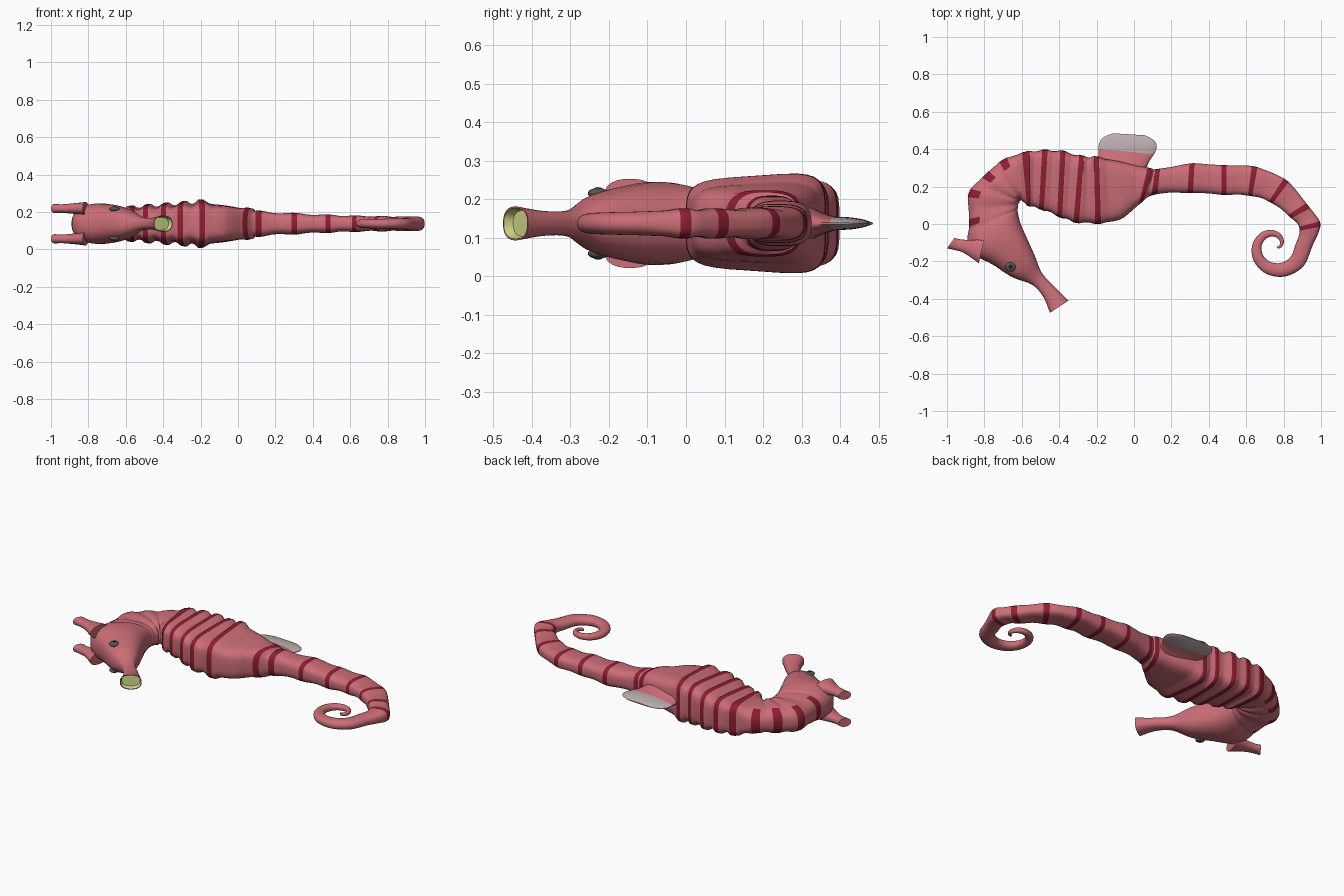
import bpy, bmesh, math
from mathutils import Vector

if "Cube" in bpy.data.objects:
    bpy.data.objects.remove(bpy.data.objects["Cube"])

ZC = 0.137  # height of the symmetry plane


def material(name, rgb):
    m = bpy.data.materials.new(name)
    m.diffuse_color = (*rgb, 1)
    m.use_nodes = True
    m.node_tree.nodes["Principled BSDF"].inputs["Base Color"].default_value = m.diffuse_color
    return m


PINK = material("coral pink", (0.60, 0.155, 0.185))
RED = material("dark red", (0.27, 0.012, 0.035))
YELLOW = material("pale yellow green", (0.66, 0.72, 0.26))
GREY = material("fin grey", (0.52, 0.43, 0.44))
EYE = material("eye grey", (0.09, 0.10, 0.09))
BLACK = material("pupil black", (0.01, 0.01, 0.01))


def finish(bm, name, mats):
    me = bpy.data.meshes.new(name)
    bm.to_mesh(me)
    bm.free()
    ob = bpy.data.objects.new(name, me)
    bpy.context.collection.objects.link(ob)
    for m in mats:
        me.materials.append(m)
    bpy.ops.object.select_all(action='DESELECT')
    bpy.context.view_layer.objects.active = ob
    ob.select_set(True)
    bpy.ops.object.shade_smooth_by_angle(angle=math.radians(40))
    return ob


def zone(edges, hz, power=1, square=2.2, widen=0, valley=0, rib=0):
    """Stations from (outer xy, inner xy) edges; the half height fades from
    hz[0] to hz[-1] unless given for each. rib: 0 none, 1 full, 2 back only."""
    out = []
    for i, e in enumerate(edges):
        t = i / max(1, len(edges) - 1)
        h = hz[i] if len(hz) == len(edges) else hz[-1] + (hz[0] - hz[-1]) * (1 - t) ** power
        out.append((*e, h, square, widen, valley, rib))
    return out


def spline(a, b, c, d, t):
    return 0.5 * (2 * b + (c - a) * t + (2 * a - 5 * b + 4 * c - d) * t * t
                  + (3 * b - a - 3 * c + d) * t ** 3)


def loft(stations, sides=32, band=0.014, zc=ZC):
    """Skin the stations, with a raised band at each rib."""
    bm = bmesh.new()
    n = len(stations)
    rows = []  # (ring of verts, rib kind of the strip after it)
    for i in range(n):
        q = [stations[min(max(i + k, 0), n - 1)] for k in (-1, 0, 1, 2)]
        k0, k1 = q[1][8], q[2][8]
        length = max(0.05, (Vector(q[2][:2]) + Vector(q[2][2:4])
                            - Vector(q[1][:2]) - Vector(q[1][2:4])).length / 2)
        e = min(0.2, band / length)
        ts = [0, e, 0.36, 0.5, 0.64, 1 - e] if i < n - 1 else [0]
        for t in ts:
            ox, oy, ix, iy, hz, p, k, b = [spline(*(s[j] for s in q), t) for j in range(8)]
            near = min([t] * bool(k0) + [1 - t] * bool(k1) + [0.4])
            dip = b * min(1, max(0, near - e) / (0.4 - e))
            mid = Vector(((ox + ix) / 2, (oy + iy) / 2, zc))
            half = Vector(((ox - ix) / 2, (oy - iy) / 2, 0)) * (1 - dip * 0.3)
            ring = []
            for s in range(sides):
                a = 2 * math.pi * (s + 0.5) / sides
                u, w = [math.copysign(abs(f) ** (2 / p), f) for f in (math.cos(a), math.sin(a))]
                z = hz * (1 - dip) * w * (1 + k * u)
                ring.append(bm.verts.new(mid + half * u + Vector((0, 0, z))))
            kind = k0 if t == 0 else (k1 if t == 1 - e else 0)
            rows.append((ring, kind))
    rows[-1] = (rows[-1][0], 0)
    for (r0, kind), (r1, _) in zip(rows, rows[1:]):
        for s in range(sides):
            f = bm.faces.new((r0[s], r0[(s + 1) % sides], r1[(s + 1) % sides], r1[s]))
            back = math.cos(2 * math.pi * (s + 1) / sides) > 0.55
            f.material_index = int(kind == 1 or (kind == 2 and back))
    first = bm.faces.new(rows[0][0])
    bm.faces.new(rows[-1][0][::-1])
    bmesh.ops.recalc_face_normals(bm, faces=bm.faces)
    return bm, first


# Snout, head, neck, ribbed trunk and curled tail as one skin
head = zone([(-.45, -.475, -.35, -.41), (-.485, -.39, -.415, -.345),
             (-.545, -.325, -.49, -.265), (-.65, -.285, -.53, -.17),
             (-.76, -.215, -.57, -.08), (-.87, -.155, -.605, 0),
             (-.89, -.075, -.62, .06)],
            (.044, .032, .036, .075, .098, .108, .098), square=2.4)
neck = zone([(-.882, .005, -.62, .09), (-.885, .165, -.612, .115),
             (-.795, .265, -.605, .125), (-.70, .345, -.595, .12)],
            (.084, .078), square=2.6, widen=.04, valley=.08, rib=2)
trunk = zone([(-.577, .388, -.565, .095), (-.475, .398, -.495, .075),
              (-.38, .393, -.398, .035), (-.28, .368, -.31, .005),
              (-.2, .362, -.19, 0)],
             (.093, .124), square=4.8, widen=.1, valley=.16, rib=1)
waist = zone([(-.07, .34, -.07, .02)], [.11], square=4, widen=.05, valley=.12)
tail = zone([(.085, .30, .035, .11), (.13, .295, .115, .158),
             (.31, .325, .30, .165), (.48, .315, .48, .155),
             (.645, .308, .62, .15), (.815, .235, .73, .115),
             (.93, .10, .83, .04), (.997, 0, .885, -.025)],
            (.084, .039), power=2.5, square=3, valley=.12, rib=1)

# the curl follows a tightening, thinning spiral
spiral = []
for i in range(12):
    t = i / 11
    a = math.radians(-400 * t)
    r = .15 - .137 * t + .012 * math.sin(math.pi * min(1, t * 1.14))
    w = .008 + .039 * (1 - t) ** 1.3
    spiral.append(tuple(c + (r + s * w) * f for s in (1, -1)
                        for c, f in ((.757, math.cos(a)), (-.118, math.sin(a)))))
curl = zone(spiral, (.031, .008))

bm, mouth = loft(head + neck + trunk + waist + tail + curl)
# hollow mouth at the snout tip
bmesh.ops.inset_individual(bm, faces=[mouth], thickness=0.004)
walls = bmesh.ops.inset_individual(bm, faces=[mouth], thickness=0.006, depth=-0.025)
for f in walls["faces"] + [mouth]:
    f.material_index = 2
finish(bm, "body", [PINK, RED, YELLOW])

# Back fin with its fleshy root
seam = (-.19, .402, .108, .373)
root = zone([(-.195, .30, .05, .24), (-.192, .35, .075, .32), seam], (.075, .036, .017))
finish(loft(root)[0], "fin_root", [PINK])
fin = zone([seam, (-.186, .435, .122, .41), (-.16, .466, .11, .445),
            (-.11, .485, .06, .474)], (.017, .016, .011, .003))
finish(loft(fin)[0], "back_fin", [GREY])

# Horns and eyes, one on each side
horn = zone([(-.83, -.21, -.80, -.08), (-.91, -.155, -.87, -.085),
             (-.965, -.138, -.925, -.082), (-1, -.131, -.96, -.074)],
            (.035, .027, .023, .025))
for side, label in ((1, "upper"), (-1, "lower")):
    finish(loft(horn, 20, zc=ZC + side * 0.081)[0], label + "_horn", [PINK])
    for name, r, h, dz, mat in (("eye", .027, .014, .078, EYE), ("pupil", .012, .006, .088, BLACK)):
        bm = bmesh.new()
        bmesh.ops.create_uvsphere(bm, u_segments=20, v_segments=10, radius=1)
        for v in bm.verts:
            v.co = Vector((-.66 + v.co.x * r, -.228 + v.co.y * r, ZC + side * dz + v.co.z * h))
        finish(bm, label + "_" + name, [mat])
